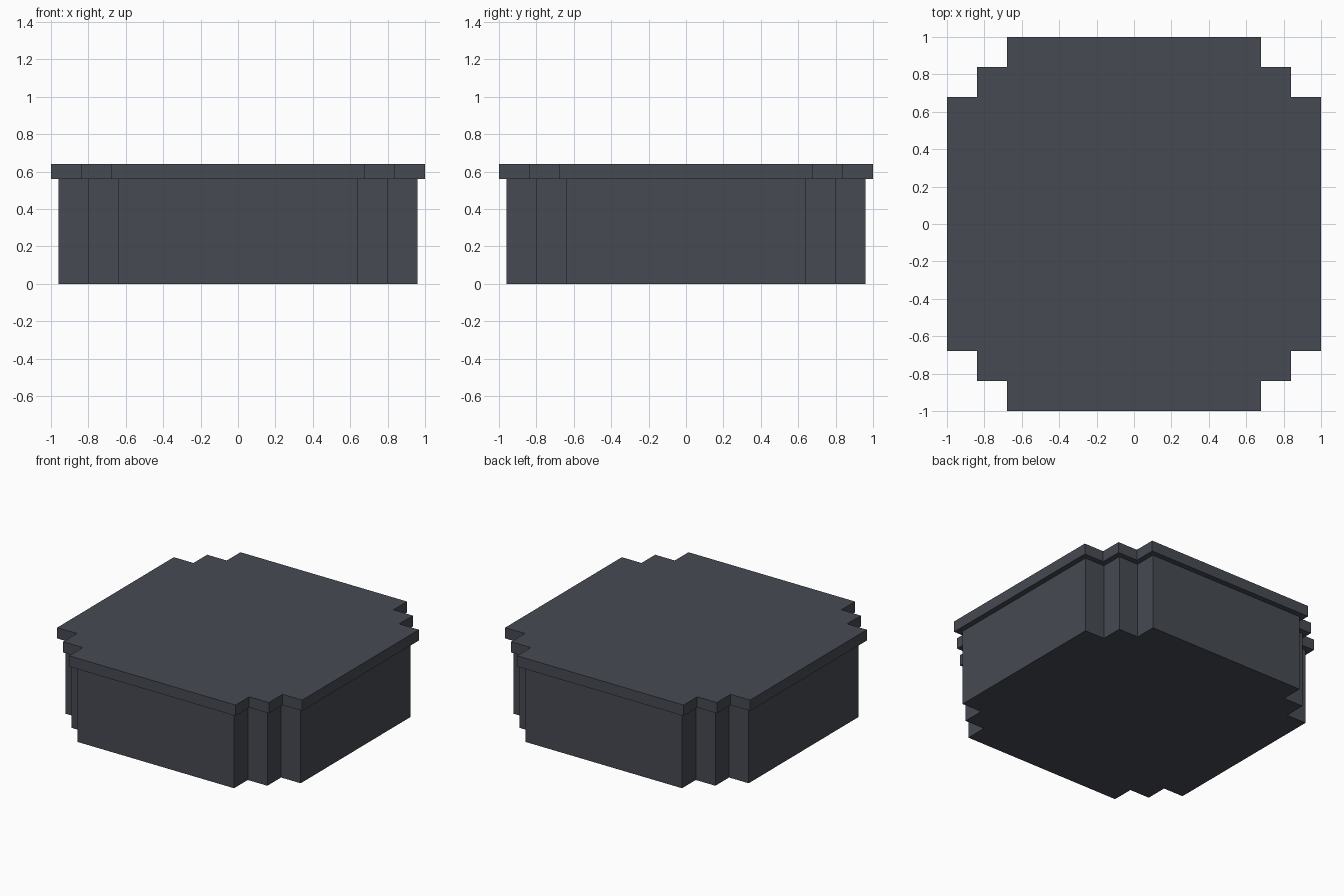
import bpy
import bmesh

# Remove the default object
cube = bpy.data.objects.get("Cube")
if cube:
    bpy.data.objects.remove(cube, do_unlink=True)

# Single slate colour
slate = bpy.data.materials.new("dark_slate")
slate.use_nodes = True
color = (0.061, 0.069, 0.085, 1)
slate.diffuse_color = color
slate.node_tree.nodes["Principled BSDF"].inputs["Base Color"].default_value = color


def stepped_slab(name, outer, middle, inner, bottom, top):
    """Extrude a square outline whose corners are cut in two steps."""
    corner = [(outer, inner), (middle, inner), (middle, middle),
              (inner, middle), (inner, outer)]
    outline = []
    for _ in range(4):
        outline += corner
        corner = [(-y, x) for x, y in corner]  # quarter turn

    bm = bmesh.new()
    base = bm.faces.new([bm.verts.new((x, y, bottom)) for x, y in outline])
    grown = bmesh.ops.extrude_face_region(bm, geom=[base], use_keep_orig=True)
    verts = [v for v in grown["geom"] if isinstance(v, bmesh.types.BMVert)]
    bmesh.ops.translate(bm, verts=verts, vec=(0, 0, top - bottom))
    bmesh.ops.recalc_face_normals(bm, faces=bm.faces[:])

    mesh = bpy.data.meshes.new(name)
    bm.to_mesh(mesh)
    bm.free()
    mesh.materials.append(slate)
    obj = bpy.data.objects.new(name, mesh)
    bpy.context.collection.objects.link(obj)
    return obj


# Main block and the overhanging lid
stepped_slab("base_block", 0.96, 0.80, 0.64, 0, 0.56)
stepped_slab("lid_slab", 1.0, 0.84, 0.68, 0.56, 0.64)
